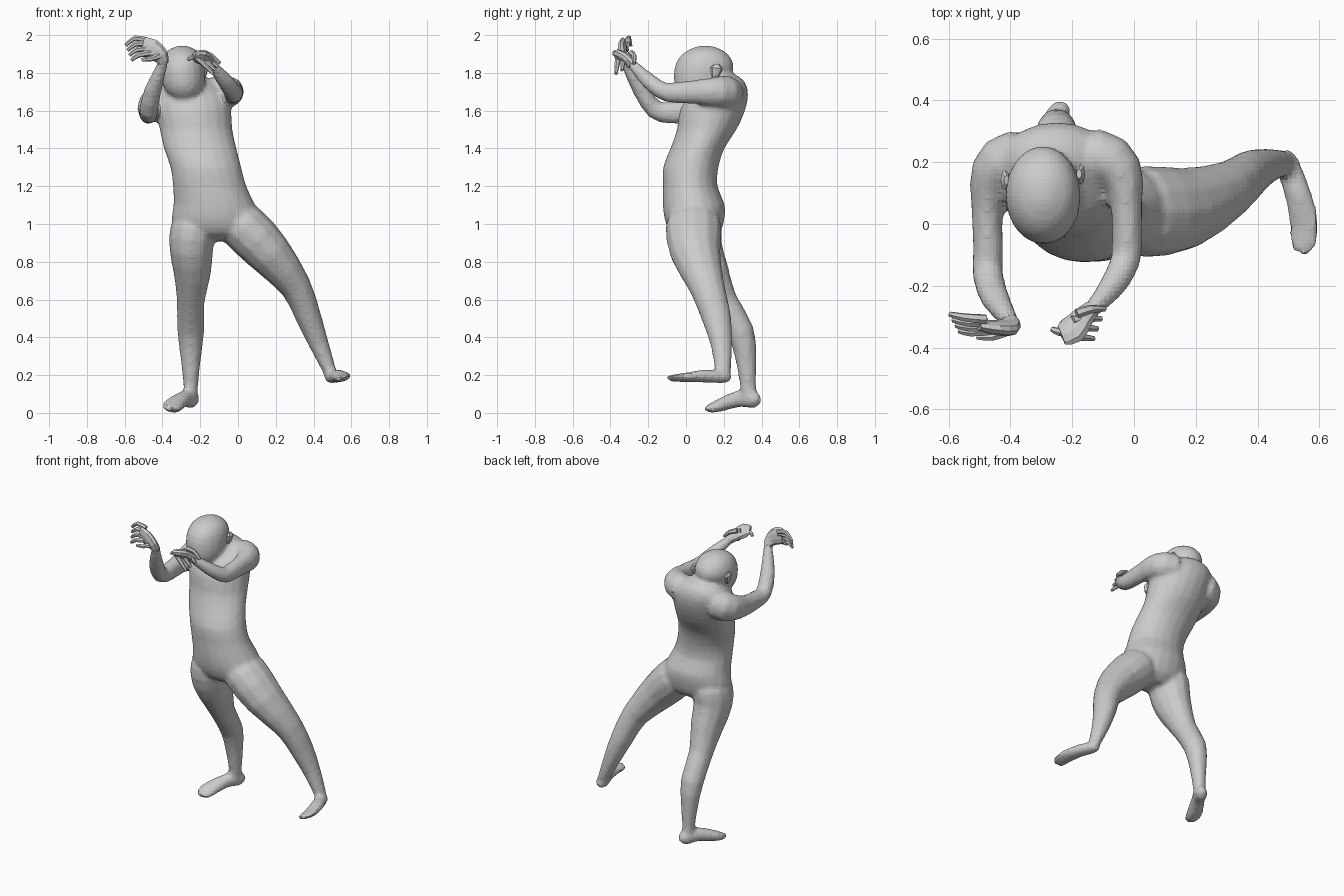
import bpy, bmesh, math
from mathutils import Vector


def spline(p, q, r, s, t):
    # Catmull-Rom interpolation of two neighbouring sections
    return [0.5 * (2 * b + (c - a) * t + (2 * a - 5 * b + 4 * c - d) * t * t
                   + (3 * b - a - 3 * c + d) * t ** 3) for a, b, c, d in zip(p, q, r, s)]


def loft(name, rows, ref, sides=12, steps=2, level=False):
    """Tube through (x, y, z, half width, half depth); depth lies along ref."""
    pts = []
    for i in range(len(rows) - 1):
        nb = [rows[max(0, min(len(rows) - 1, i + k))] for k in (-1, 0, 1, 2)]
        pts += [spline(*nb, j / steps) for j in range(steps)]
    pts.append(list(rows[-1]))
    bm, rings = bmesh.new(), []
    for i, p in enumerate(pts):
        t = Vector(pts[min(i + 1, len(pts) - 1)][:3]) - Vector(pts[max(i - 1, 0)][:3])
        t = Vector((0, 0, 1)) if level else t.normalized()
        u = Vector(ref)
        u = (u - t * u.dot(t)).normalized()
        v = t.cross(u)
        rings.append([bm.verts.new(Vector(p[:3]) + v * p[3] * math.cos(a) + u * p[4] * math.sin(a))
                      for a in (2 * math.pi * k / sides for k in range(sides))])
    for r0, r1 in zip(rings, rings[1:]):
        for k in range(sides):
            bm.faces.new((r0[k], r0[k - 1], r1[k - 1], r1[k]))
    bm.faces.new(rings[0])
    bm.faces.new(rings[-1][::-1])
    bmesh.ops.recalc_face_normals(bm, faces=bm.faces)
    me = bpy.data.meshes.new(name)
    bm.to_mesh(me)
    bm.free()
    ob = bpy.data.objects.new(name, me)
    bpy.context.collection.objects.link(ob)
    return ob


Y, Z = (0, 1, 0), (0, 0, 1)

# torso, leaning to one side with a rounded upper back
torso = loft("body", [
    (-.11, .06, .91, .10, .07), (-.11, .05, .95, .20, .13), (-.115, .045, 1.02, .237, .157),
    (-.125, .042, 1.1, .217, .165), (-.15, .022, 1.2, .195, .145), (-.17, .025, 1.3, .188, .147),
    (-.20, .06, 1.4, .193, .143), (-.222, .11, 1.5, .193, .158), (-.235, .14, 1.6, .20, .173),
    (-.25, .175, 1.69, .20, .155), (-.262, .21, 1.755, .14, .10), (-.268, .20, 1.79, .07, .065)],
    Y, 20, 2, True)

# neck and bowed head
neck = loft("neck", [(-.26, .22, 1.70, .09, .085), (-.27, .18, 1.76, .075, .075),
                     (-.285, .12, 1.84, .065, .07)], Y)
head = loft("head", [
    (-.285, .03, 1.67, .055, .05), (-.287, .045, 1.70, .09, .092), (-.29, .07, 1.75, .114, .134),
    (-.295, .095, 1.82, .122, .159), (-.295, .10, 1.88, .109, .139), (-.295, .102, 1.92, .076, .093),
    (-.295, .102, 1.943, .026, .035)], Y, 18, 2, True)
for name, x, y, s in (("left_ear", -.178, .15, 1), ("right_ear", -.412, .13, -1)):
    loft(name, [(x - .012 * s, y, 1.77, .012, .012), (x, y + .005, 1.79, .012, .022),
                (x + .005 * s, y + .012, 1.825, .015, .033), (x, y + .012, 1.845, .009, .015)], Y, 8, 1)

# standing leg and foot
right_leg = loft("right_leg", [
    (-.225, .05, 1.07, .08, .10), (-.238, .05, .98, .12, .14), (-.247, .062, .87, .117, .133),
    (-.242, .12, .74, .10, .112), (-.25, .195, .59, .074, .08), (-.25, .29, .43, .072, .073),
    (-.25, .318, .28, .054, .056), (-.25, .328, .15, .04, .044), (-.25, .338, .08, .038, .042)], Y)
right_foot = loft("right_foot", [
    (-.235, .395, .08, .02, .022), (-.242, .36, .072, .04, .048), (-.285, .28, .075, .042, .045),
    (-.335, .19, .045, .054, .036), (-.355, .14, .028, .053, .026), (-.37, .105, .024, .027, .016)],
    (.3, 0, 1))

# leg stepping out to the side and its foot
left_leg = loft("left_leg", [
    (-.06, .04, 1.07, .09, .11), (.03, .04, .985, .13, .15), (.165, .05, .845, .12, .134),
    (.305, .11, .67, .084, .096), (.372, .16, .51, .069, .08), (.43, .188, .36, .053, .058),
    (.48, .195, .235, .038, .044), (.495, .20, .18, .032, .038)], Y)
left_foot = loft("left_foot", [
    (.49, .238, .185, .02, .02), (.495, .20, .188, .04, .032), (.53, .10, .195, .045, .035),
    (.552, .0, .188, .052, .023), (.545, -.06, .184, .048, .018), (.535, -.098, .182, .028, .012)],
    (-.25, 0, 1))

# raised arms
right_arm = loft("right_arm", [
    (-.32, .19, 1.65, .05, .06), (-.39, .215, 1.65, .09, .095), (-.455, .165, 1.625, .077, .088),
    (-.475, .06, 1.60, .053, .07), (-.472, -.08, 1.59, .05, .06), (-.473, -.165, 1.605, .051, .051),
    (-.45, -.24, 1.71, .048, .044), (-.407, -.305, 1.825, .031, .031), (-.398, -.322, 1.865, .03, .028)], Z)
left_arm = loft("left_arm", [
    (-.18, .19, 1.69, .05, .06), (-.115, .22, 1.695, .09, .09), (-.045, .17, 1.70, .076, .083),
    (-.025, .07, 1.70, .053, .066), (-.022, -.06, 1.695, .05, .057), (-.03, -.125, 1.705, .049, .048),
    (-.07, -.2, 1.76, .044, .042), (-.125, -.265, 1.825, .031, .031), (-.15, -.285, 1.845, .03, .027)], Z)

# fuse the body into one skin and soften the joins
parts = [neck, head, right_leg, right_foot, left_leg, left_foot, right_arm, left_arm]
with bpy.context.temp_override(active_object=torso, object=torso, selected_objects=[torso] + parts,
                               selected_editable_objects=[torso] + parts):
    bpy.ops.object.join()
remesh = torso.modifiers.new("skin", 'REMESH')
remesh.mode, remesh.voxel_size, remesh.use_smooth_shade = 'VOXEL', .014, False
soften = torso.modifiers.new("soften", 'SMOOTH')
soften.factor, soften.iterations = .5, 6

# hands
loft("right_palm", [(-.395, -.317, 1.85, .028, .026), (-.412, -.335, 1.89, .046, .026),
                    (-.455, -.335, 1.925, .055, .023), (-.505, -.328, 1.94, .05, .016)], (.2, 1, .1), 10)
loft("left_palm", [(-.135, -.273, 1.835, .028, .026), (-.172, -.31, 1.87, .042, .028),
                   (-.203, -.345, 1.89, .052, .028), (-.235, -.36, 1.895, .035, .016)], (-.4, .3, 1), 10)


def finger(name, a, b, c):
    loft(name, [(*a, .016, .016), (*b, .014, .014), (*c, .009, .009)], (.1, 1, .2), 6)


for i in range(4):
    finger(f"right_finger_{i + 1}", (-.48 + .006 * i, -.308 - .012 * i, 1.972 - .022 * i),
           (-.545 + .006 * i, -.303 - .016 * i, 1.984 - .03 * i),
           (-.595 + .01 * i, -.292 - .018 * i, 1.945 - .026 * i))
    finger(f"left_finger_{i + 1}", (-.185 - .014 * i, -.29 - .022 * i, 1.905 - .005 * i),
           (-.14 - .013 * i, -.275 - .03 * i, 1.89 - .015 * i),
           (-.095 - .012 * i, -.275 - .032 * i, 1.85 - .018 * i))
finger("right_thumb", (-.415, -.35, 1.89), (-.46, -.365, 1.875), (-.51, -.365, 1.87))
finger("left_thumb", (-.20, -.345, 1.875), (-.24, -.35, 1.885), (-.265, -.34, 1.87))
